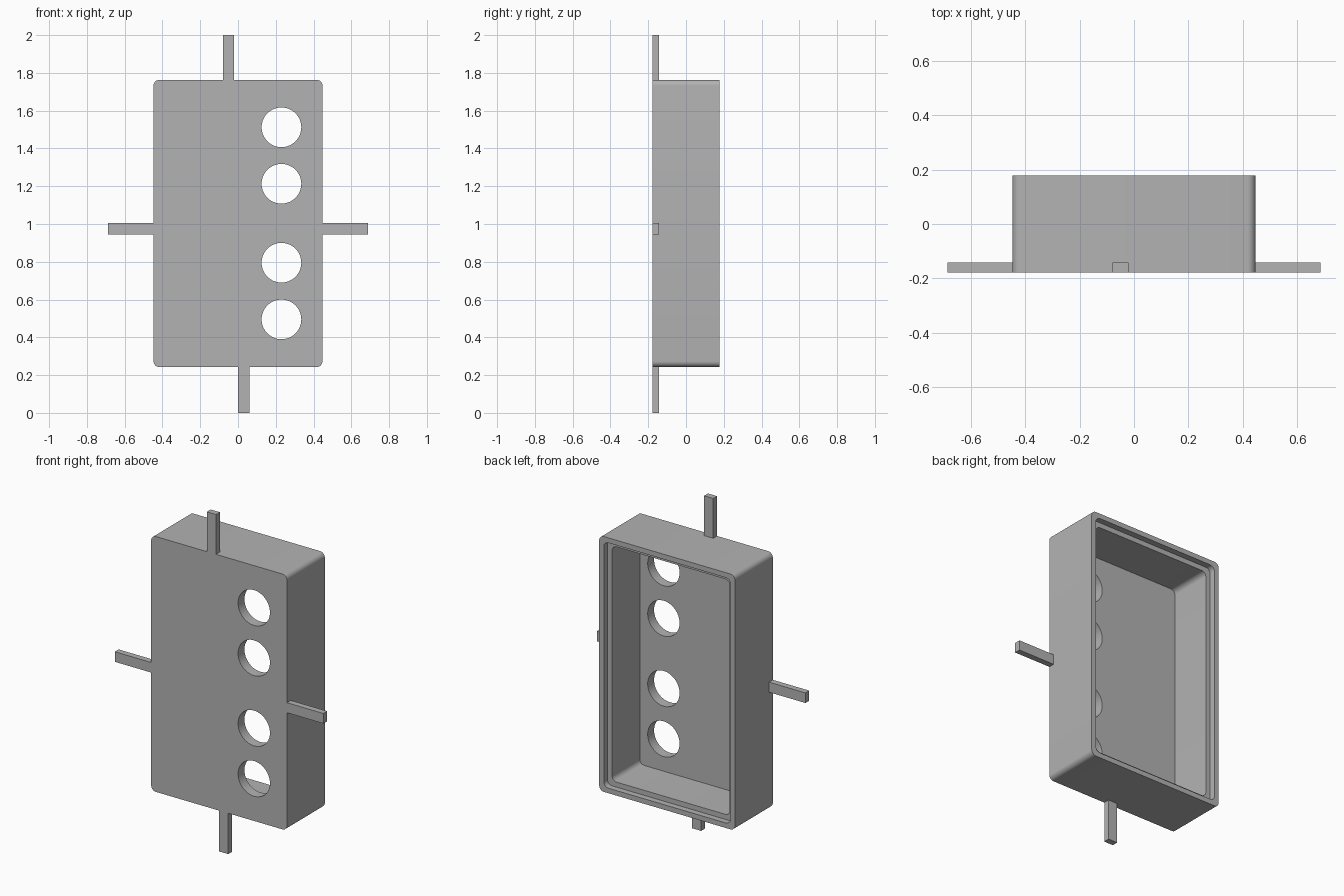
import bpy
import bmesh
from math import cos, sin, pi, radians
from mathutils import Matrix

old = bpy.data.objects.get("Cube")
if old:
    bpy.data.objects.remove(old, do_unlink=True)

grey = bpy.data.materials.new("plain grey")
grey.use_nodes = True
COLOUR = (0.45, 0.45, 0.45, 1)
grey.diffuse_color = COLOUR
grey.node_tree.nodes["Principled BSDF"].inputs["Base Color"].default_value = COLOUR

HALF_X, HALF_Z, MID_Z = 0.447, 0.76, 1.003
FRONT, BACK = -0.178, 0.178
WALL, LIP, LIP_DEPTH, RADIUS = 0.06, 0.03, 0.036, 0.03


def add_object(name, bm):
    bmesh.ops.recalc_face_normals(bm, faces=bm.faces)
    mesh = bpy.data.meshes.new(name)
    bm.to_mesh(mesh)
    bm.free()
    mesh.materials.append(grey)
    obj = bpy.data.objects.new(name, mesh)
    bpy.context.collection.objects.link(obj)
    return obj


def box(name, x0, x1, y0, y1, z0, z1):
    bm = bmesh.new()
    bmesh.ops.create_cube(bm, size=1)
    for v in bm.verts:
        v.co.x = x1 if v.co.x > 0 else x0
        v.co.y = y1 if v.co.y > 0 else y0
        v.co.z = z1 if v.co.z > 0 else z0
    return add_object(name, bm)


def rounded_loop(bm, inset, y, steps=8):
    """Rounded rectangle in the xz plane, shrunk by inset."""
    cx, cz = HALF_X - inset - RADIUS, HALF_Z - inset - RADIUS
    loop = []
    for q, (sx, sz) in enumerate([(1, 1), (-1, 1), (-1, -1), (1, -1)]):
        for i in range(steps + 1):
            a = (q + i / steps) * pi / 2
            loop.append(bm.verts.new((sx * cx + RADIUS * cos(a), y,
                                      MID_Z + sz * cz + RADIUS * sin(a))))
    return loop


# Case: hollow tray, open at the back, with a stepped lip for a lid
bm = bmesh.new()
profile = [(0, FRONT), (0, BACK), (LIP, BACK), (LIP, BACK - LIP_DEPTH),
           (WALL, BACK - LIP_DEPTH), (WALL, FRONT + WALL)]
loops = [rounded_loop(bm, inset, y) for inset, y in profile]
for a, b in zip(loops, loops[1:]):
    for i in range(len(a)):
        j = (i + 1) % len(a)
        bm.faces.new((a[i], a[j], b[j], b[i]))
bm.faces.new(loops[0])
bm.faces.new(loops[-1])
case = add_object("case", bm)

# Round holes through the front panel
bm = bmesh.new()
for z in (1.512, 1.213, 0.795, 0.495):
    place = Matrix.Translation((0.23, FRONT + WALL / 2, z)) @ Matrix.Rotation(pi / 2, 4, "X")
    bmesh.ops.create_cone(bm, cap_ends=True, segments=64, radius1=0.105,
                          radius2=0.105, depth=0.2, matrix=place)
cutter = add_object("hole_cutter", bm)
cutter.hide_render = True
cut = case.modifiers.new("holes", "BOOLEAN")
cut.operation = "DIFFERENCE"
cut.solver = "EXACT"
cut.object = cutter
bpy.ops.object.select_all(action="DESELECT")
bpy.context.view_layer.objects.active = case
case.select_set(True)
bpy.ops.object.modifier_apply(modifier=cut.name)
bpy.data.objects.remove(cutter, do_unlink=True)
bpy.ops.object.shade_smooth_by_angle(angle=radians(30))

# Flat tabs flush with the front panel
TAB = 0.036
box("top_tab", -0.08, -0.02, FRONT, FRONT + TAB, MID_Z + HALF_Z, 2)
box("bottom_tab", 0, 0.06, FRONT, FRONT + TAB, 0, MID_Z - HALF_Z)
box("left_tab", HALF_X, 0.687, FRONT, FRONT + TAB, 0.945, 1.005)
box("right_tab", -0.687, -HALF_X, FRONT, FRONT + TAB, 0.945, 1.005)
